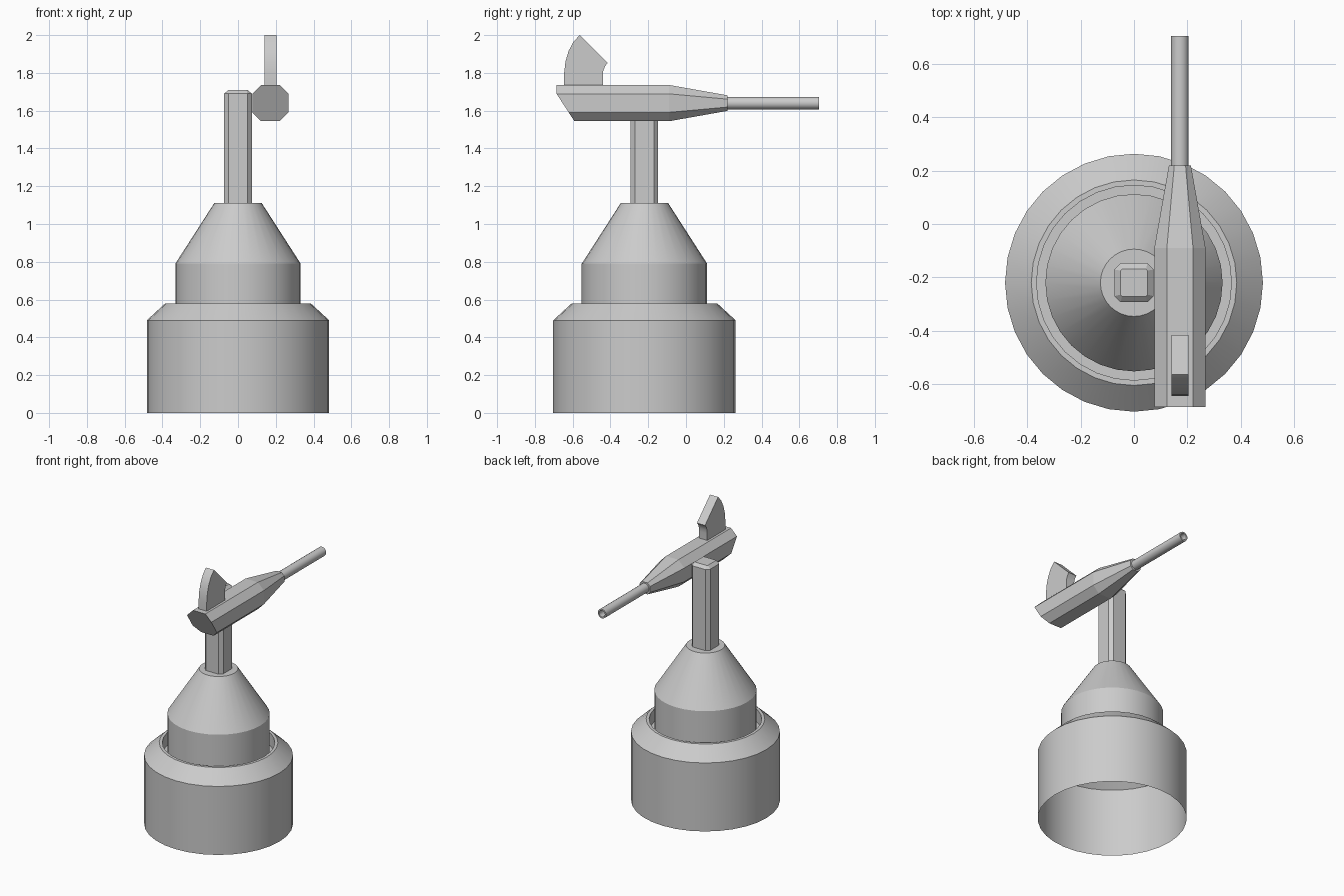
import bpy, bmesh
from math import cos, sin, pi, radians

if "Cube" in bpy.data.objects:
    bpy.data.objects.remove(bpy.data.objects["Cube"])

GREY = 0.6
metal = bpy.data.materials.new("grey_metal")
metal.use_nodes = True
metal.diffuse_color = (GREY, GREY, GREY, 1)
metal.node_tree.nodes["Principled BSDF"].inputs["Base Color"].default_value = (GREY, GREY, GREY, 1)


def loft(name, rings, cap_start=True, cap_end=True, smooth=False):
    """Skin a list of equal-length point rings."""
    bm = bmesh.new()
    loops = [[bm.verts.new(p) for p in ring] for ring in rings]
    for a, b in zip(loops, loops[1:]):
        for i in range(len(a)):
            j = (i + 1) % len(a)
            bm.faces.new((a[i], a[j], b[j], b[i]))
    if cap_start:
        bm.faces.new(loops[0][::-1])
    if cap_end:
        bm.faces.new(loops[-1])
    bmesh.ops.recalc_face_normals(bm, faces=bm.faces)
    mesh = bpy.data.meshes.new(name)
    bm.to_mesh(mesh)
    bm.free()
    obj = bpy.data.objects.new(name, mesh)
    bpy.context.collection.objects.link(obj)
    mesh.materials.append(metal)
    if smooth:
        bpy.ops.object.select_all(action="DESELECT")
        obj.select_set(True)
        bpy.context.view_layer.objects.active = obj
        bpy.ops.object.shade_smooth_by_angle(angle=radians(30))
    return obj


def circle(r, n):
    return [(r * cos(2 * pi * i / n), r * sin(2 * pi * i / n)) for i in range(n)]


def chamfered_square(h, c):
    """Square of half size h whose flats have half length c."""
    return [(h, -c), (h, c), (c, h), (-c, h), (-h, c), (-h, -c), (-c, -h), (c, -h)]


BASE_Y = -0.22
GUN_X, GUN_Z = 0.172, 1.64


def upright(outline, z):
    return [(x, y + BASE_Y, z) for x, y in outline]


def along_y(outline, y):
    return [(GUN_X + x, y, GUN_Z + z) for x, z in outline]


# Turned base: open skirt, chamfer, lip, groove, turret drum and cone
base_profile = [(0.483, 0), (0.483, 0.49), (0.385, 0.58), (0.365, 0.58),
                (0.365, 0.49), (0.332, 0.49), (0.332, 0.79), (0.126, 1.11)]
loft("turret_base", [upright(circle(r, 32), z) for r, z in base_profile],
     cap_start=False, smooth=True)

# Post with bevelled corners and top
loft("post", [upright(chamfered_square(0.073, 0.05), 1.11),
              upright(chamfered_square(0.073, 0.05), 1.69),
              upright(chamfered_square(0.051, 0.045), 1.71)])

# Gun housing: octagon with a raked rear and a tapered nose
section = chamfered_square(0.096, 0.049)
rear = [(x, y + max(0, GUN_Z + 0.049 - z) * 0.65, z)
        for x, y, z in along_y(section, -0.685)]
loft("gun_housing", [rear, along_y(section, -0.09),
                     along_y(chamfered_square(0.041, 0.021), 0.22)])

# Hollow barrel
barrel_profile = [(0.033, 0.215), (0.033, 0.705), (0.023, 0.705), (0.023, 0.3)]
loft("barrel", [along_y(circle(r, 16), y) for r, y in barrel_profile], smooth=True)

# Curved sight fin on top of the housing
fin = [(-0.645, 1.73), (-0.645, 1.8), (-0.638, 1.86), (-0.622, 1.915),
       (-0.597, 1.963), (-0.563, 2.0), (-0.415, 1.853), (-0.429, 1.835),
       (-0.438, 1.81), (-0.44, 1.785), (-0.44, 1.73)]
loft("sight_fin", [[(GUN_X + side * 0.032, y, z) for y, z in fin] for side in (-1, 1)],
     smooth=True)
